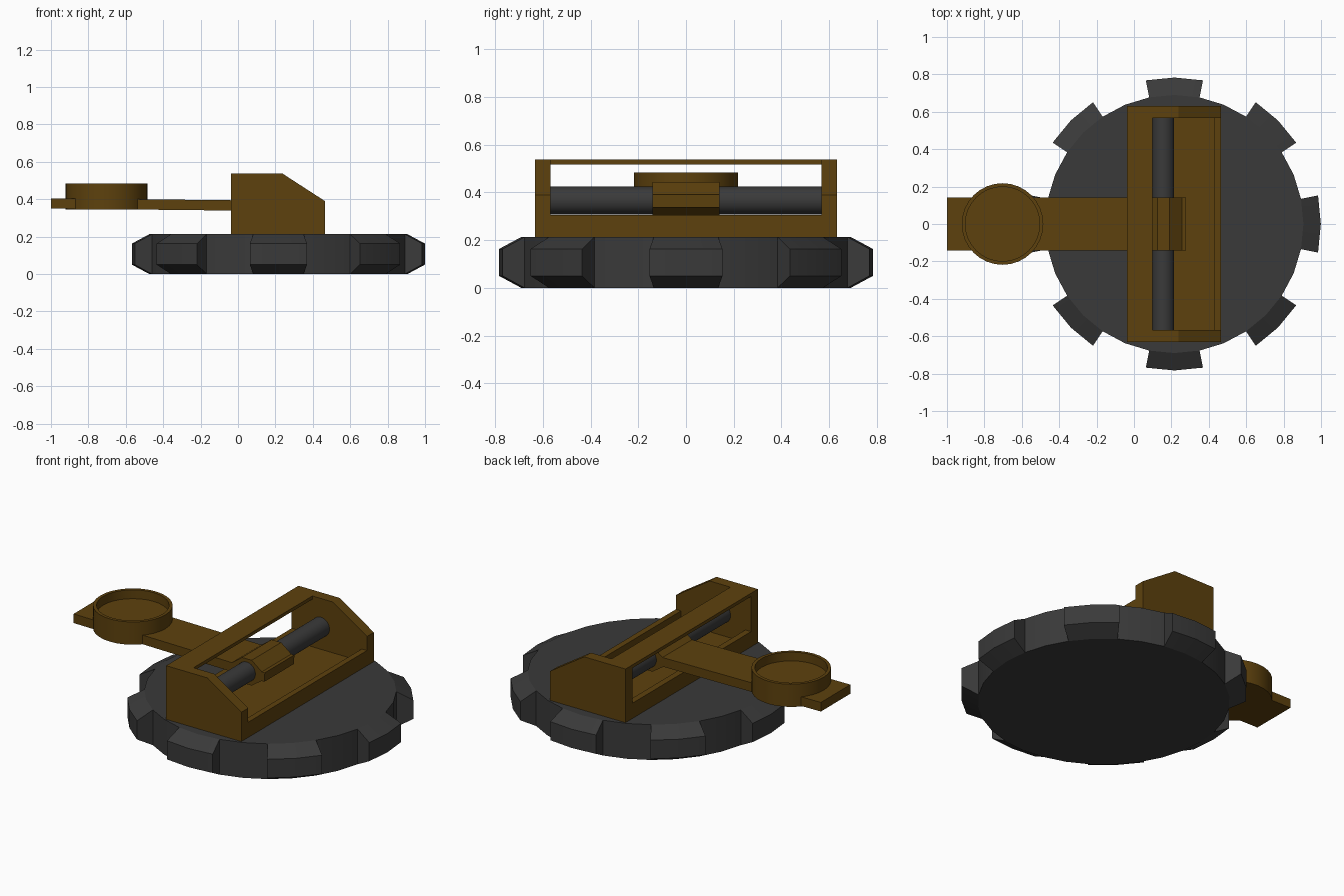
import bpy, bmesh, math
from mathutils import Matrix

if "Cube" in bpy.data.objects:
    bpy.data.objects.remove(bpy.data.objects["Cube"])


def material(name, rgb):
    m = bpy.data.materials.new(name)
    m.diffuse_color = (*rgb, 1)
    m.use_nodes = True
    m.node_tree.nodes["Principled BSDF"].inputs["Base Color"].default_value = m.diffuse_color
    return m


WOOD = material("brown_wood", (0.11, 0.053, 0.004))
DARK = material("dark_grey", (0.042, 0.042, 0.042))


def finish(bm, name, mat, smooth=False):
    bmesh.ops.recalc_face_normals(bm, faces=bm.faces)
    me = bpy.data.meshes.new(name)
    bm.to_mesh(me)
    bm.free()
    me.materials.append(mat)
    ob = bpy.data.objects.new(name, me)
    bpy.context.collection.objects.link(ob)
    if smooth:
        bpy.ops.object.select_all(action='DESELECT')
        ob.select_set(True)
        bpy.context.view_layer.objects.active = ob
        bpy.ops.object.shade_smooth_by_angle(angle=math.radians(30))
    return ob


def box(name, x, y, z, mat=WOOD):
    bm = bmesh.new()
    bmesh.ops.create_cube(bm, size=1)
    for v in bm.verts:
        for i, (a, b) in enumerate((x, y, z)):
            v.co[i] = a if v.co[i] < 0 else b
    return finish(bm, name, mat)


def prism(name, pts, y0, y1, mat=WOOD):
    # xz outline extruded along y
    bm = bmesh.new()
    f = bm.faces.new([bm.verts.new((x, y0, z)) for x, z in pts])
    r = bmesh.ops.extrude_face_region(bm, geom=[f])
    for v in r["geom"]:
        if isinstance(v, bmesh.types.BMVert):
            v.co.y = y1
    return finish(bm, name, mat)


# Toothed base wheel: 32 sides, tooth on two of every four, tapered outward
CX, H = 0.216, 0.213
bm = bmesh.new()
bmesh.ops.create_cone(bm, cap_ends=True, segments=32, radius1=0.69, radius2=0.69,
                      depth=H, matrix=Matrix.Translation((CX, 0, H / 2)))
step = math.tau / 32
for k in range(8):
    rows = []
    for j in (-1, 0, 1):
        a = (4 * k + j) * step
        rows.append([bm.verts.new((CX + r * math.cos(a), r * math.sin(a), z))
                     for r, z in ((0.69, 0), (0.783, 0.05), (0.783, 0.163), (0.69, H))])
    for p, q in zip(rows, rows[1:]):
        for i in range(3):
            bm.faces.new((p[i], q[i], q[i + 1], p[i + 1]))
    bm.faces.new(rows[0])
    bm.faces.new(rows[2])
bmesh.ops.remove_doubles(bm, verts=bm.verts, dist=1e-4)
finish(bm, "toothed_base", DARK, True)

# Frame: two end plates, floor, front and back sills, thin top bar
plate = [(-0.038, H), (0.465, H), (0.465, 0.39), (0.238, 0.537), (-0.038, 0.537)]
for s, side in ((-1, "front"), (1, "back")):
    prism(side + "_end_plate", plate, s * 0.567, s * 0.632)
IN = (-0.567, 0.567)
box("frame_floor", (-0.038, 0.465), IN, (H, 0.23))
box("right_sill", (0.43, 0.465), IN, (H, 0.305))
box("left_sill", (-0.038, 0.0), IN, (H, 0.305))
box("top_bar", (-0.038, 0.1), IN, (0.517, 0.537))

# Axle
bm = bmesh.new()
bmesh.ops.create_cone(bm, cap_ends=True, segments=32, radius1=0.058, radius2=0.058, depth=1.134,
                      matrix=Matrix.Translation((0.157, 0, 0.366)) @ Matrix.Rotation(math.pi / 2, 4, 'X'))
finish(bm, "axle", DARK, True)

# Throwing arm, very slightly raised at the cup end, and its hub
prism("throwing_arm", [(-1, 0.35), (0.275, 0.336), (0.278, 0.391), (-1, 0.405)], -0.141, 0.141)
prism("arm_hub", [(0.125, 0.443), (0.19, 0.443), (0.258, 0.391), (0.258, 0.337),
                  (0.19, 0.29), (0.125, 0.29), (0.055, 0.337), (0.055, 0.391)], -0.141, 0.141)

# Cup: lathe profile of a shallow dish
bm = bmesh.new()
SEG = 32
rings = [[bm.verts.new((-0.703 + r * math.cos(i * math.tau / SEG), r * math.sin(i * math.tau / SEG), z))
          for i in range(SEG)]
         for r, z in ((0.218, 0.346), (0.218, 0.483), (0.199, 0.483), (0.199, 0.43))]
for p, q in zip(rings, rings[1:]):
    for i in range(SEG):
        j = (i + 1) % SEG
        bm.faces.new((p[i], p[j], q[j], q[i]))
bm.faces.new(rings[0])
bm.faces.new(rings[-1])
finish(bm, "cup", WOOD, True)
